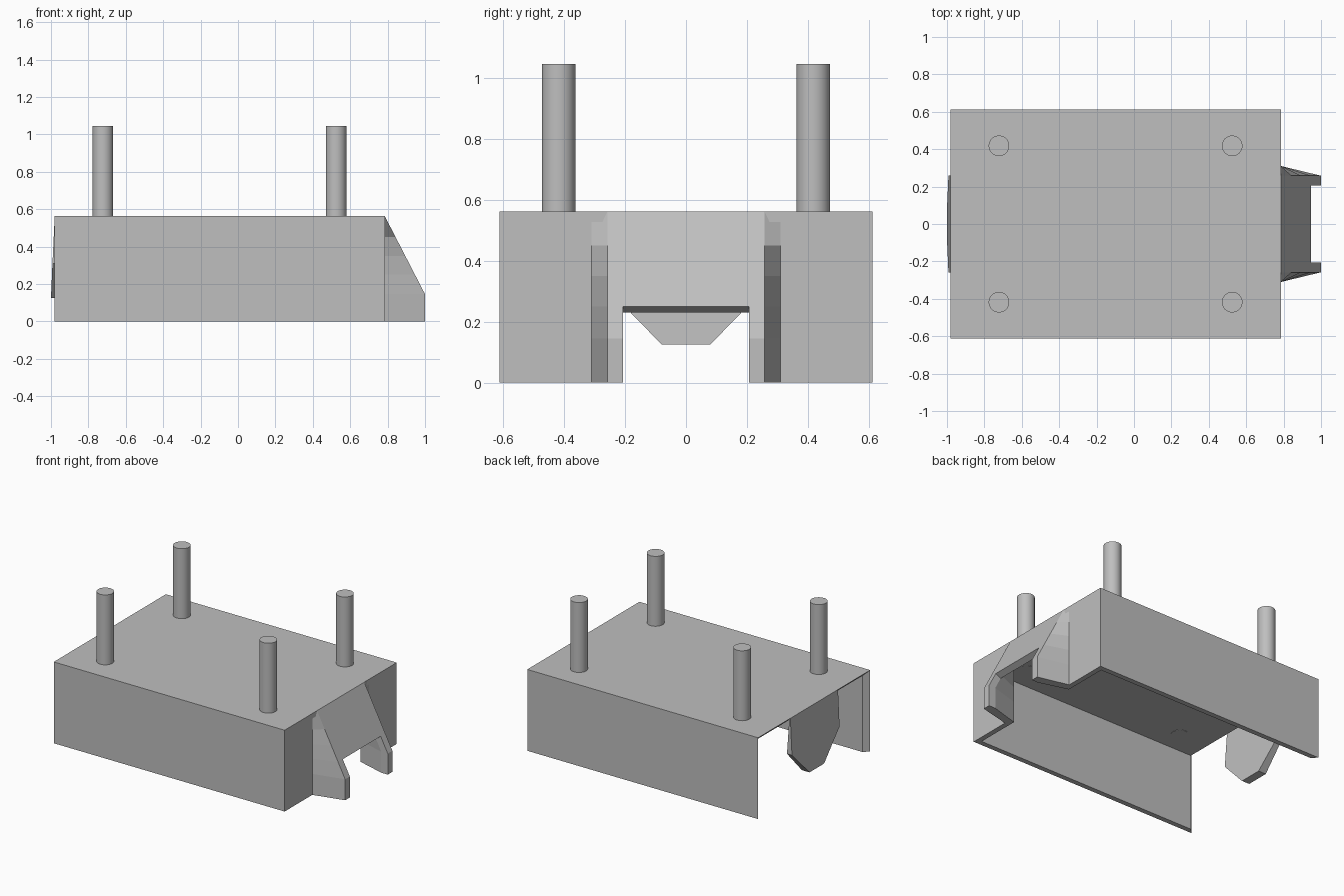
import bpy, bmesh

if "Cube" in bpy.data.objects:
    bpy.data.objects.remove(bpy.data.objects["Cube"], do_unlink=True)

COLOUR = (0.52, 0.52, 0.52, 1)
grey = bpy.data.materials.new("plain_grey")
grey.use_nodes = True
grey.diffuse_color = COLOUR
grey.node_tree.nodes["Principled BSDF"].inputs["Base Color"].default_value = COLOUR

LEFT, RIGHT, TIP = -0.98, 0.785, 1.0
HALF, TOP, WALL = 0.612, 0.562, 0.035
LIP = 0.145


def loft(name, loops):
    """Join matching point loops into one closed solid."""
    bm = bmesh.new()
    rings = [[bm.verts.new(p) for p in loop] for loop in loops]
    n = len(rings[0])
    for a, b in zip(rings, rings[1:]):
        for i in range(n):
            j = (i + 1) % n
            bm.faces.new((a[i], a[j], b[j], b[i]))
    bm.faces.new(rings[0])
    bm.faces.new(rings[-1])
    bmesh.ops.recalc_face_normals(bm, faces=bm.faces)
    mesh = bpy.data.meshes.new(name)
    bm.to_mesh(mesh)
    bm.free()
    mesh.materials.append(grey)
    obj = bpy.data.objects.new(name, mesh)
    bpy.context.collection.objects.link(obj)
    return obj


def across(name, profile, half):
    """Extrude an x-z profile across the width."""
    return loft(name, [[(x, y, z) for x, z in profile] for y in (-half, half)])


def upright(name, plan, low, high):
    """Extrude an x-y plan upward."""
    return loft(name, [[(x, y, z) for x, y in plan] for z in (low, high)])


def slope_x(z):
    """Front limit of the sloped nose at a height."""
    return TIP - max(0, z - LIP) * (TIP - RIGHT) / (TOP - LIP)


# Top plate with its open end chamfered underneath
across("top_plate", [(LEFT, TOP), (RIGHT, TOP), (RIGHT, TOP - WALL),
                     (LEFT + WALL, TOP - WALL)], HALF)

for side, label in ((1, "left"), (-1, "right")):
    # Long wall, chamfered at the open end
    upright(label + "_wall", [(LEFT, side * HALF), (RIGHT, side * HALF),
                              (RIGHT, side * (HALF - WALL)),
                              (LEFT + WALL, side * (HALF - WALL))], 0, TOP)
    # End wall beside the nose
    upright(label + "_end_wall", [(RIGHT - WALL, side * 0.27), (RIGHT, side * 0.31),
                                  (RIGHT, side * HALF),
                                  (RIGHT - WALL, side * HALF)], 0, TOP)
    # Tapering nose cheek that follows the slope
    rows = []
    for z in (0, LIP, 0.25, 0.35, 0.45, TOP):
        x = slope_x(z)
        plan = [(RIGHT - WALL, 0.31), (RIGHT, 0.31), (x, 0.258), (x, 0.207),
                (x - 0.05, 0.207), (RIGHT - WALL, 0.265)]
        rows.append([(px, side * py, z) for px, py in plan])
    loft(label + "_nose_cheek", rows)

# Sloped web between the cheeks
across("nose_web", [(RIGHT, TOP), (slope_x(0.25), 0.25),
                    (slope_x(0.25) - 0.04, 0.23), (RIGHT - 0.05, TOP)], 0.258)

# Hanging tab at the open end
outline = [(0.26, TOP, 0), (0.26, 0.31, 0.6), (0.08, 0.125, 1)]
outline += [(-y, z, f) for y, z, f in reversed(outline)]
loft("hanging_tab", [[(LEFT - 0.02 * f, y, z) for y, z, f in outline],
                     [(LEFT + 0.008 + 0.03 * f, y, z) for y, z, f in outline]])

# Four round pegs
for x, end in ((-0.722, "rear"), (0.525, "front")):
    for y, label in ((0.418, "left"), (-0.418, "right")):
        bpy.ops.mesh.primitive_cylinder_add(vertices=48, radius=0.055, depth=0.52,
                                            location=(x, y, 0.785))
        peg = bpy.context.object
        peg.name = end + "_" + label + "_peg"
        peg.data.materials.append(grey)
        bpy.ops.object.shade_smooth_by_angle()
